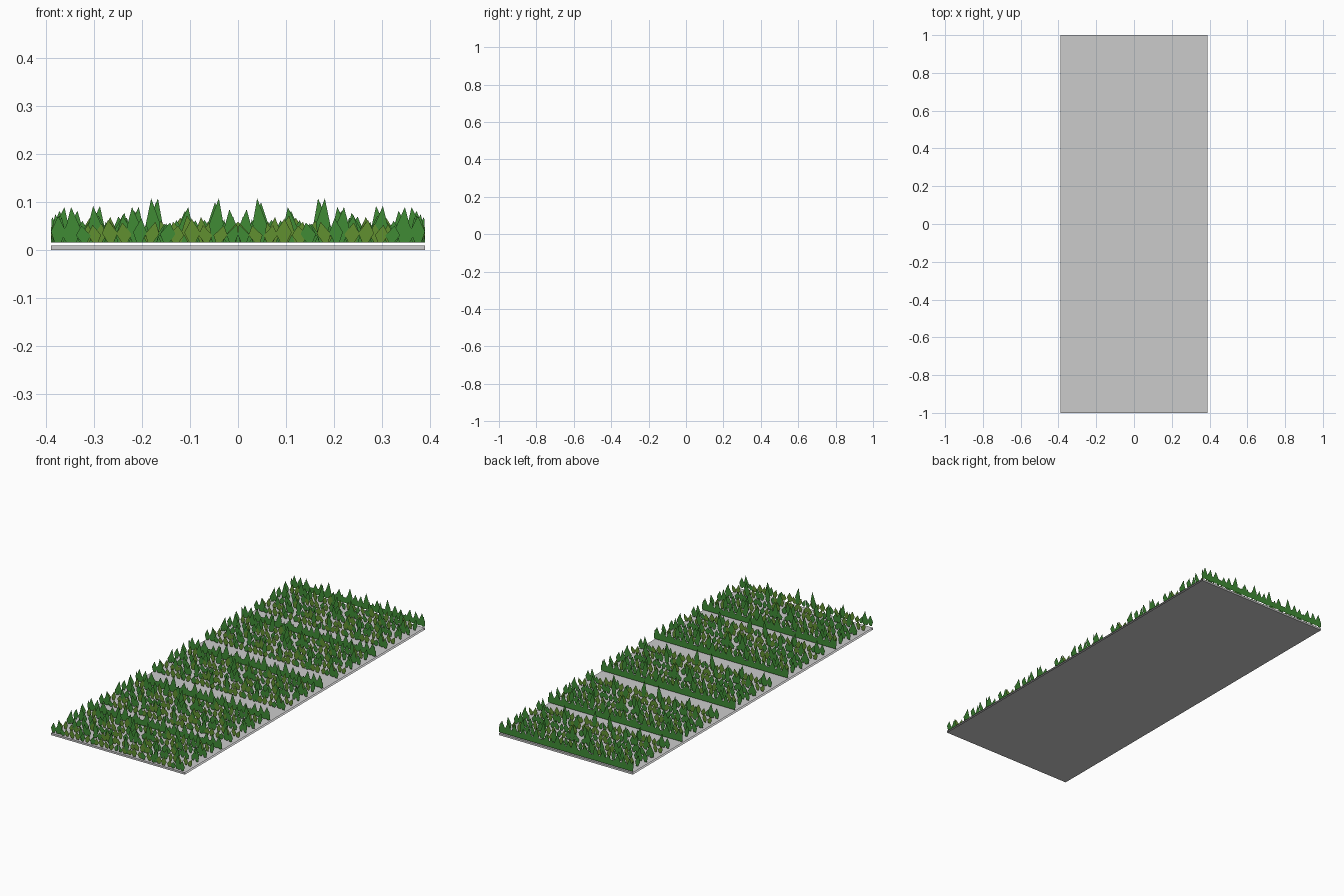
import bpy, bmesh, random

if "Cube" in bpy.data.objects:
    bpy.data.objects.remove(bpy.data.objects["Cube"])

random.seed(7)
HALF_W, BASE_Z, DEPTH = 0.39, 0.016, 0.31


def material(name, rgb):
    m = bpy.data.materials.new(name)
    m.diffuse_color = (*rgb, 1)
    m.use_nodes = True
    m.node_tree.nodes["Principled BSDF"].inputs["Base Color"].default_value = m.diffuse_color
    return m


GREENS = [material("leaf_green", (0.05, 0.26, 0.035)),
          material("leaf_olive", (0.12, 0.28, 0.03))]


def link(name, mesh):
    ob = bpy.data.objects.new(name, mesh)
    bpy.context.collection.objects.link(ob)
    return ob


def polygon(bm, pts, y, mat):
    f = bm.faces.new([bm.verts.new((min(max(x, 0), HALF_W), y, z)) for x, z in pts])
    f.material_index = mat


def leaf(bm, x, y, tip_z, width, lean, mat):
    # flat kite-shaped blade: narrow foot, wide belly, leaning tip
    h = tip_z - BASE_Z
    belly = BASE_Z + h * 0.42
    mid = x + lean * 0.35
    polygon(bm, [(x - width * 0.2, BASE_Z), (x + width * 0.2, BASE_Z),
                 (mid + width * 0.5, belly), (x + lean, tip_z),
                 (mid - width * 0.5, belly)], y, mat)


def leaf_row(bm, y, count, olive):
    step = HALF_W / count
    for i in range(count):
        x = (i + 0.5) * step + random.uniform(-0.005, 0.005)
        leaf(bm, x, y - 0.003 * (i % 2), random.uniform(0.05, 0.075), random.uniform(0.024, 0.034),
             random.uniform(-0.012, 0.012), int(random.random() < olive))


# base slab, open along its two long sides
bm = bmesh.new()
bmesh.ops.create_cube(bm, size=1)
for v in bm.verts:
    v.co = (v.co.x * 2 * HALF_W, v.co.y * 2, (v.co.z + 0.5) * 0.01)
bmesh.ops.delete(bm, geom=[f for f in bm.faces if abs(f.normal.x) > 0.5], context='FACES_ONLY')
slab = bpy.data.meshes.new("base_slab")
bm.to_mesh(slab)
bm.free()
link("base_slab", slab)

# one clump of grass, right half: loose leaf rows with a solid hedge strip at the back
TALL = [(0.048, 0.108), (0.175, 0.108), (0.37, 0.09), (0.342, 0.09), (0.296, 0.092),
        (0.245, 0.078), (0.215, 0.09), (0.112, 0.09), (0.012, 0.085)]
ROWS = 6
bm = bmesh.new()
for r in range(ROWS - 1):
    y = 0.003 + r * DEPTH / (ROWS - 1)
    leaf_row(bm, y, 14, 0.5)
    for x, z in TALL[r % 3::3]:
        leaf(bm, x, y + 0.003, z, 0.03, random.choice((-0.008, 0.006)), 0)
polygon(bm, [(0, BASE_Z), (HALF_W, BASE_Z), (HALF_W, 0.045), (0, 0.045)], DEPTH, 0)
leaf_row(bm, DEPTH - 0.002, 16, 0)
for x, z in TALL:
    leaf(bm, x, DEPTH, z - 0.008, 0.032, random.uniform(-0.01, 0.01), 0)
clump = bpy.data.meshes.new("grass_clump")
bm.to_mesh(clump)
bm.free()
for m in GREENS:
    clump.materials.append(m)

# five repeated clumps along the slab, each mirrored across x
for n, y in enumerate((-1.0, -0.60, -0.16, 0.28, 0.69)):
    ob = link(f"grass_clump_{n + 1}", clump)
    ob.location.y = y
    ob.modifiers.new("mirror", 'MIRROR').use_axis = (True, False, False)
